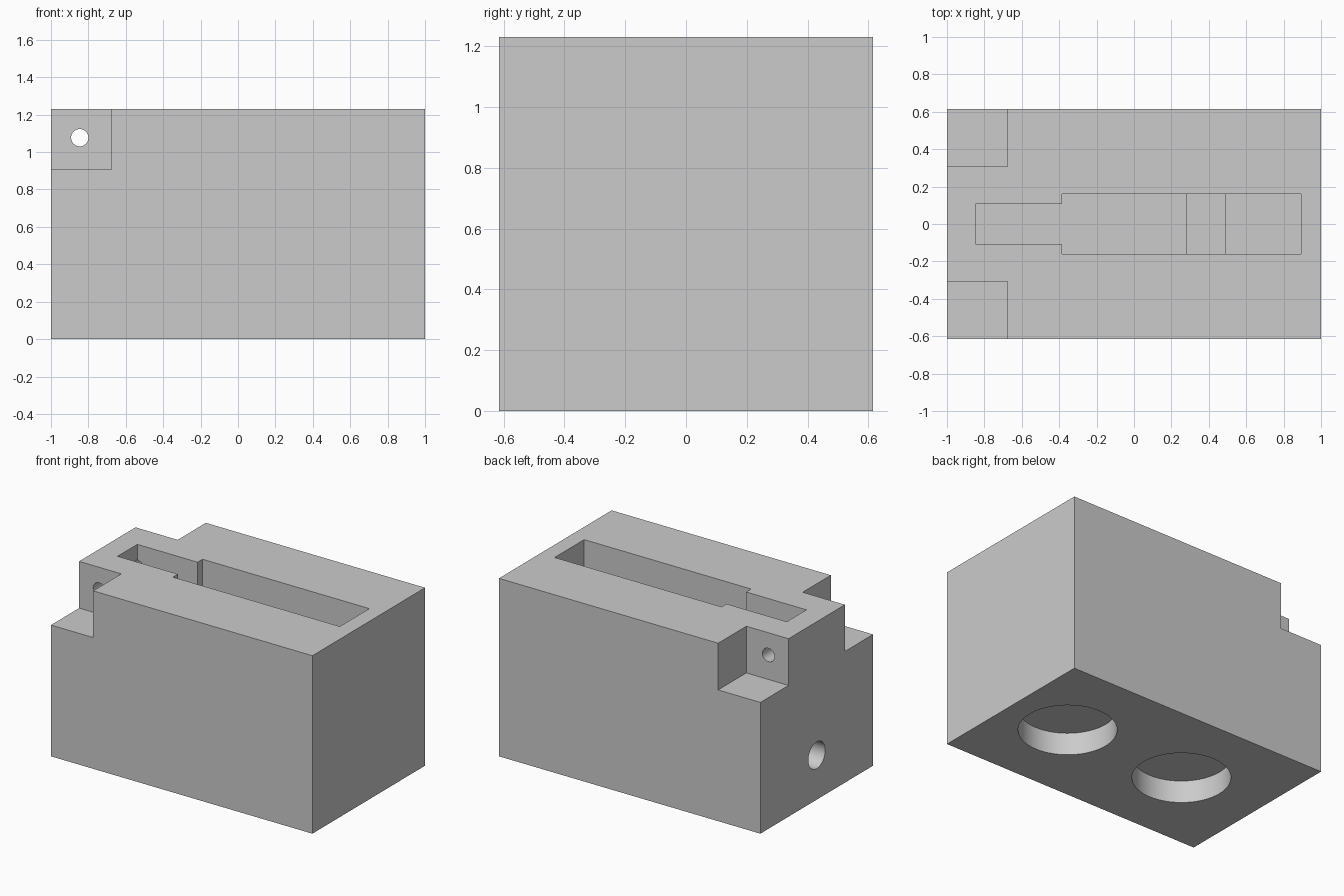
import bpy
import bmesh
import math
from mathutils import Matrix

default = bpy.data.objects.get("Cube")
if default:
    bpy.data.objects.remove(default, do_unlink=True)

MM = 2 / 65                      # the block is 65 x 40 x 40 drawing units
LENGTH, WIDTH, HEIGHT = 2.0, 40 * MM, 40 * MM
HALF = WIDTH / 2

grey = bpy.data.materials.new("plain grey")
grey.use_nodes = True
grey.diffuse_color = (0.6, 0.6, 0.6, 1)
grey.node_tree.nodes["Principled BSDF"].inputs["Base Color"].default_value = (0.6, 0.6, 0.6, 1)


def make_object(name, bm):
    bmesh.ops.recalc_face_normals(bm, faces=bm.faces)
    mesh = bpy.data.meshes.new(name)
    bm.to_mesh(mesh)
    bm.free()
    mesh.materials.append(grey)
    obj = bpy.data.objects.new(name, mesh)
    bpy.context.collection.objects.link(obj)
    return obj


def prism(name, outline, z0, z1):
    bm = bmesh.new()
    face = bm.faces.new([bm.verts.new((x, y, z0)) for x, y in outline])
    top = bmesh.ops.extrude_face_region(bm, geom=[face])["geom"]
    verts = [v for v in top if isinstance(v, bmesh.types.BMVert)]
    bmesh.ops.translate(bm, verts=verts, vec=(0, 0, z1 - z0))
    return make_object(name, bm)


def box(name, x0, x1, y0, y1, z0, z1):
    return prism(name, [(x0, y0), (x1, y0), (x1, y1), (x0, y1)], z0, z1)


def cylinder(name, centre, radius, depth, axis):
    turn = {"X": Matrix.Rotation(math.pi / 2, 4, "Y"),
            "Y": Matrix.Rotation(math.pi / 2, 4, "X"),
            "Z": Matrix.Identity(4)}[axis]
    bm = bmesh.new()
    bmesh.ops.create_cone(bm, cap_ends=True, segments=64, radius1=radius, radius2=radius,
                          depth=depth, matrix=Matrix.Translation(centre) @ turn)
    return make_object(name, bm)


def cut(target, cutter):
    cutter.hide_render = True
    mod = target.modifiers.new("cut", "BOOLEAN")
    mod.operation, mod.solver, mod.object = "DIFFERENCE", "EXACT", cutter
    bpy.context.view_layer.update()
    graph = bpy.context.evaluated_depsgraph_get()
    mesh = bpy.data.meshes.new_from_object(target.evaluated_get(graph))
    target.modifiers.clear()
    target.data = mesh
    bpy.data.objects.remove(cutter, do_unlink=True)


# Main block
block = box("block", -1, 1, -HALF, HALF, 0, HEIGHT)

# Square corner notches at the upper right end
for side in (-1, 1):
    inner, outer = sorted((side * 10 * MM, side * (HALF + 0.1)))
    cut(block, box("notch_cutter", -1.1, -1 + 10.5 * MM, inner, outer,
                   HEIGHT - 10.5 * MM, HEIGHT + 0.1))

# Long stepped slot, narrow at the right end
x0, x1, x2 = -1 + 5 * MM, -1 + 20 * MM, -1 + 61.5 * MM
narrow, wide, floor = 3.5 * MM, 5.25 * MM, 7 * MM
half = [(x0, -narrow), (x1, -narrow), (x1, -wide), (x2, -wide)]
outline = half + [(x, -y) for x, y in reversed(half)]
cut(block, prism("slot_cutter", outline, floor, HEIGHT + 0.1))

# Pivot pin hole across the block and cord hole in the end
cut(block, cylinder("pin_hole_cutter", (x0, 0, HEIGHT - 5 * MM), 1.5 * MM, 2, "Y"))
cut(block, cylinder("cord_hole_cutter", (-1, 0, 10 * MM), 3 * MM, 12 * MM, "X"))

# Round recesses in the base
for x in (-1 + 20 * MM, -1 + 50 * MM):
    cut(block, cylinder("recess_cutter", (x, 0, 0), 10 * MM, 10 * MM, "Z"))

# Raised cross rib inside the slot
rib = box("slot_rib", -1 + 41.5 * MM, -1 + 48.5 * MM, -wide - 0.01, wide + 0.01,
          floor - 0.01, HEIGHT / 2)

bpy.ops.object.select_all(action="DESELECT")
block.select_set(True)
bpy.context.view_layer.objects.active = block
bpy.ops.object.shade_smooth_by_angle(angle=math.radians(30))
